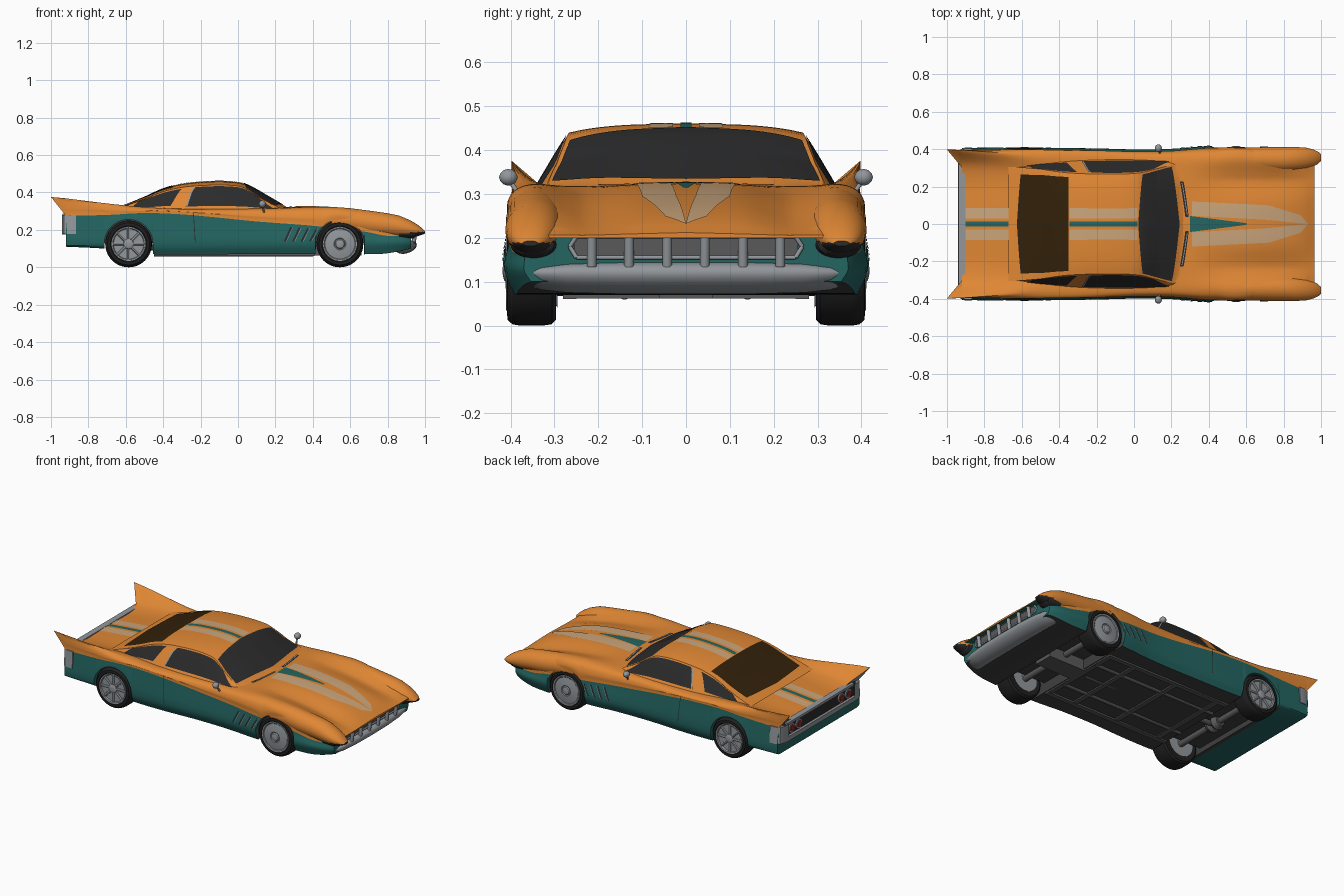
import bpy, bmesh, math
from mathutils import Vector as V

if "Cube" in bpy.data.objects:
    bpy.data.objects.remove(bpy.data.objects["Cube"])

def colour(name, r, g, b):
    m = bpy.data.materials.new(name)
    m.use_nodes = True
    m.diffuse_color = (r, g, b, 1)
    m.node_tree.nodes["Principled BSDF"].inputs["Base Color"].default_value = (r, g, b, 1)
    return m

ORANGE = colour("orange paint", .75, .245, .035)
TEAL = colour("teal paint", .017, .13, .12)
BEIGE = colour("beige stripe", .6, .38, .2)
SILVER = colour("silver metal", .29, .31, .33)
RUBBER = colour("black rubber", .014, .014, .014)
GLASS = colour("dark glass", .024, .024, .024)
BROWN = colour("brown rear glass", .033, .015, .003)
GREY = colour("underbody grey", .05, .05, .05)
FRAME = colour("frame grey", .1, .1, .1)
RED = colour("red lamp", .3, .02, .015)
made = []

# ---------- helpers ----------
def make(name, verts, faces, mats, mirror=True, rule=None, recalc=True):
    me = bpy.data.meshes.new(name)
    me.from_pydata([tuple(p) for p in verts], [], faces)
    for m in mats:
        me.materials.append(m)
    if recalc:
        bm = bmesh.new()
        bm.from_mesh(me)
        bmesh.ops.recalc_face_normals(bm, faces=bm.faces)
        bm.to_mesh(me)
        bm.free()
    if rule:
        for p in me.polygons:
            p.material_index = rule(p)
    ob = bpy.data.objects.new(name, me)
    bpy.context.scene.collection.objects.link(ob)
    if mirror:
        mod = ob.modifiers.new("mirror", "MIRROR")
        mod.use_axis = (False, True, False)
        mod.merge_threshold = .0005
    made.append(ob)

def spline(keys):
    """Smooth curve through (position, value) keys."""
    n = len(keys) - 1
    def slope(i):
        a, b = keys[max(i - 1, 0)], keys[min(i + 1, n)]
        return (b[1] - a[1]) / (b[0] - a[0])
    def f(x):
        x = min(max(x, keys[0][0]), keys[n][0])
        i = 0
        while i < n - 1 and x > keys[i + 1][0]:
            i += 1
        (x0, y0), (x1, y1) = keys[i], keys[i + 1]
        h = x1 - x0
        t = (x - x0) / h
        s = 1 - t
        return (s * s * (1 + 2 * t) * y0 + t * t * (3 - 2 * t) * y1
                + h * t * s * (s * slope(i) - t * slope(i + 1)))
    return f

def ring(c, a, b, n=32):
    return [V(c) + V(a) * math.cos(k * math.tau / n) + V(b) * math.sin(k * math.tau / n) for k in range(n)]

def loft(name, mats, rings, mirror=True, rule=None):
    n = len(rings[0])
    faces = [(i * n + k, i * n + (k + 1) % n, (i + 1) * n + (k + 1) % n, (i + 1) * n + k)
             for i in range(len(rings) - 1) for k in range(n)]
    faces += [tuple(range(n)), tuple(range(len(rings) * n - n, len(rings) * n))]
    make(name, [p for r in rings for p in r], faces, mats, mirror, rule)

def tube(name, mat, p, q, r, mirror=True, n=16):
    d = (V(q) - V(p)).normalized()
    a = d.orthogonal().normalized()
    b = d.cross(a)
    loft(name, [mat], [ring(c, a * r, b * r, n) for c in (p, q)], mirror)

def box(name, mat, lo, hi, mirror=True):
    rings = [[(x, lo[1], lo[2]), (x, hi[1], lo[2]), (x, hi[1], hi[2]), (x, lo[1], hi[2])] for x in (lo[0], hi[0])]
    loft(name, [mat], rings, mirror)

def turned(name, mat, x, z, profile):
    loft(name, [mat], [ring((x, y, z), (r, 0, 0), (0, 0, r), 48) for r, y in profile])

def patch(name, mat, surf, a, b, c, d, n=24, m=10, lift=.003):
    """Thin sheet laid on a surface; corners are (x, section position)."""
    verts, e = [], .004
    for i in range(n + 1):
        for j in range(m + 1):
            u, w = i / n, j / m
            x, v = [(a[k] * (1 - u) + b[k] * u) * (1 - w) + (d[k] * (1 - u) + c[k] * u) * w for k in (0, 1)]
            vv = max(v, e)
            nor = (surf(x + e, vv) - surf(x - e, vv)).cross(surf(x, vv + e) - surf(x, vv - e))
            p = surf(x, v) + nor.normalized() * lift
            if v <= e:
                p.y = 0
            verts.append(p)
    s = m + 1
    faces = [(i * s + j, i * s + s + j, i * s + s + j + 1, i * s + j + 1) for i in range(n) for j in range(m)]
    make(name, verts, faces, [mat], recalc=False)

# ---------- body shell ----------
WHEELS = (-.585, .545)
HUB, ARCH, STEP, TAIL, NOSE = .125, .13, .925, -.92, .965
centre = spline([(TAIL, .283), (-.66, .305), (-.3, .31), (.2, .318), (.35, .325), (.5, .32), (.65, .305), (.8, .275), (.9, .243), (NOSE, .212)])
valley = spline([(TAIL, .28), (-.66, .3), (-.3, .307), (.3, .318), (.5, .3), (.65, .28), (.8, .25), (.9, .226), (NOSE, .206)])
fender = spline([(TAIL, .366), (-.8, .352), (-.65, .335), (-.5, .322), (-.3, .313), (.2, .315), (.4, .323), (.55, .32), (.7, .302), (.8, .28), (.9, .24), (NOSE, .207)])
ridge = spline([(TAIL, .39), (-.7, .37), (-.5, .345), (NOSE, .34)])
width = spline([(TAIL, .395), (-.6, .397), (-.2, .392), (0, .387), (.2, .39), (.4, .405), (.6, .405), (.8, .395), (.9, .375), (NOSE, .335)])
split = spline([(TAIL, .275), (-.7, .28), (-.5, .29), (-.3, .283), (-.1, .265), (.1, .245), (.4, .222), (.68, .19), (.8, .168), (NOSE, .168)])
sill = spline([(TAIL, .11), (-.72, .1), (-.45, .07), (0, .07), (.42, .07), (.7, .07), (.8, .075), (STEP, .1)])

def bottom(x):
    for cx in WHEELS:
        if abs(x - cx) < ARCH:
            return HUB + math.sqrt(ARCH ** 2 - (x - cx) ** 2)
    return .2 if x > STEP else sill(x)

def body(x, v):
    lo, f, r, w, c, va = bottom(x), fender(x), ridge(x), width(x), centre(x), valley(x)
    if v > 9:    # floor and inner walls of the wheel wells
        return V((x, .28 * (v < 10), lo if v < 9.5 or x > STEP else min(lo, .13)))
    s = max(split(x), lo)
    bulge = .012 * min(1, (s - lo) / .1)
    pts = [(0, c), (.12, c - .003), (.22, va), (r - .07, va + .25 * (f - va)), (r, f),
           (r + .7 * (w - r), s + .85 * (f - s)), (w, s + .45 * (f - s)), (w, s),
           (w + bulge, max(lo, .13)), (w - bulge, lo)]
    y, z = [spline([(i, p[k]) for i, p in enumerate(pts)])(v) for k in (0, 1)]
    return V((x, y, max(z, lo)))

xs = [TAIL + i * (NOSE - TAIL) / 94 for i in range(95)] + [STEP, STEP + .0005]
for cx in WHEELS:
    xs += [cx + ARCH * math.cos(k * math.pi / 20) for k in range(21)] + [cx - ARCH - .0005, cx + ARCH + .0005]
xs.sort()
vs = [j / 4 for j in range(37)] + [9.4, 9.6, 10]
n = len(vs)
quads = [(i * n + j, i * n + n + j, i * n + n + j + 1, i * n + j + 1) for i in range(len(xs) - 1) for j in range(n - 1)]
caps = [tuple(range(n)), tuple(reversed(range(len(xs) * n - n, len(xs) * n)))]

def body_paint(p):
    if p.index >= len(quads):
        return 1 if p.index == len(quads) else 0
    j = p.index % (n - 1)
    if j >= 36:
        return 2 if -.73 < p.center.x < .92 else 1
    return 0 if j < 28 else 1
make("body_shell", [body(x, v) for x in xs for v in vs], quads + caps, [ORANGE, TEAL, GREY], rule=body_paint, recalc=False)

# tail fin points
fin = [body(TAIL, 2.8 + j * .2) for j in range(22)]
fan = [(22, j, j + 1) for j in range(21)] + [(0, 22, 21)]
make("tail_fin", fin + [V((-1, .398, .376))], fan, [ORANGE, SILVER], rule=lambda p: int(p.index == 21), recalc=False)

# headlight pods
pod = [(.5, .25, .06, .06), (.6, .25, .063, .066), (.7, .236, .066, .067), (.8, .226, .066, .063), (.86, .218, .064, .059),
       (.92, .206, .057, .046), (.96, .197, .045, .031), (.985, .191, .032, .017), (1, .187, .018, .006)]
loft("headlight_pod", [ORANGE, GLASS], [ring((x, .345 + .05 * max(0, x - .8), z), (0, a, 0), (0, 0, b)) for x, z, a, b in pod],
     rule=lambda p: int(p.center.x > .9 and p.center.z < .188))
lens = [(.86, .05, .03), (.92, .053, .031), (.945, .046, .026), (.955, .03, .016)]
loft("headlight_lens", [GLASS], [ring((x, .347, .184), (0, a, 0), (0, 0, b)) for x, a, b in lens])

# ---------- cabin ----------
BELT = .307
roof = spline([(-.67, .312), (-.62, .327), (-.5, .375), (-.4, .42), (-.3, .446), (-.2, .457), (-.1, .461), (-.02, .457),
               (.04, .445), (.1, .415), (.16, .38), (.22, .345), (.27, .317)])
base = spline([(-.67, .3), (-.4, .335), (-.1, .347), (.2, .335), (.27, .3)])

def cabin(x, v):
    """Section of the cabin; the windshield wraps back towards its sides."""
    bend = .045 * min(1, max(0, x / .12))
    b = base(x)
    t = roof(x) - BELT
    r = b - .6 * t
    pts = [(0, 1, 0), (.6 * r, .97, .35), (r, .88, 1), (r + .14 * t, .76, .8), (b, 0, 0)]
    pts = [(y, BELT + s * (roof(x + bend * k) - BELT)) for y, s, k in pts]
    y, z = [spline([(i, p[k]) for i, p in enumerate(pts)])(v) for k in (0, 1)]
    return V((x, y, z))

cx = [-.67 + i * .94 / 60 for i in range(61)]
cv = [j / 5 for j in range(21)]
k = len(cv)
make("cabin", [cabin(x, v) for x in cx for v in cv],
     [(i * k + j, i * k + k + j, i * k + k + j + 1, i * k + j + 1) for i in range(60) for j in range(k - 1)], [ORANGE], recalc=False)
patch("windshield", GLASS, cabin, (.022, 0), (.243, 0), (.2, 2), (.045, 2), m=16)
patch("rear_window", BROWN, cabin, (-.625, 0), (-.35, 0), (-.35, 1.85), (-.605, 1.65), m=16)
patch("door_window", GLASS, cabin, (-.225, 2.85), (.1, 2.85), (.2, 3.85), (-.28, 3.85))
patch("quarter_window", GLASS, cabin, (-.53, 2.95), (-.3, 2.9), (-.36, 3.8), (-.58, 3.8))
patch("window_strip", SILVER, cabin, (-.24, 2.9), (-.232, 2.9), (-.27, 3.85), (-.278, 3.85), lift=.005)

# ---------- painted stripes and seams ----------
patch("hood_stripe_rear", BEIGE, body, (.31, .36), (.72, .18), (.72, .82), (.31, 1))
patch("hood_stripe_front", BEIGE, body, (.72, .18), (.93, 0), (.89, .38), (.72, .82))
patch("hood_wedge", TEAL, body, (.3, 0), (.6, 0), (.6, .04), (.3, .35))
for name, surf, x0, x1, s in (("roof", cabin, -.345, .018, .75), ("deck", body, -.905, -.665, 1)):
    patch(name + "_stripe", BEIGE, surf, (x0, .25 * s), (x1, .25 * s), (x1, .7 * s), (x0, .7 * s), lift=.002)
    patch(name + "_centre_line", TEAL, surf, (x0, 0), (x1, 0), (x1, .11 * s), (x0, .11 * s), lift=.002)
patch("cowl_vent", GLASS, body, (.275, .3), (.293, .3), (.265, 2.1), (.245, 2.1))
patch("wiper", SILVER, body, (.283, .4), (.287, .4), (.258, 2), (.254, 2), lift=.006)
patch("door_seam", GLASS, body, (-.25, 6), (-.246, 6), (-.226, 8), (-.23, 8))
for i in range(4):
    x = .25 + i * .045
    patch("side_vent", GLASS, body, (x + .03, 7.2), (x + .042, 7.2), (x + .007, 7.9), (x - .005, 7.9), n=4)
    patch("side_vent_edge", SILVER, body, (x + .042, 7.2), (x + .045, 7.2), (x + .01, 7.9), (x + .007, 7.9), n=4)

# ---------- front end ----------
bumper = [(0, .9, .056, .034), (.15, .898, .055, .034), (.27, .893, .052, .031), (.33, .885, .049, .024), (.36, .875, .044, .012), (.37, .865, .044, .004)]
loft("front_bumper", [SILVER], [ring((x, s * y, .108), (a, 0, .012), (0, 0, b)) for s, rows in ((-1, bumper[:0:-1]), (1, bumper)) for y, x, a, b in rows], False)
box("grille_mesh", FRAME, (.92, -.255, .158), (.932, .255, .205), False)
for z in (.155, .203):
    tube("grille_trim", SILVER, (.934, -.25, z), (.934, .25, z), .005, False)
tube("grille_trim_end", SILVER, (.934, .25, .155), (.93, .265, .18), .005)
tube("grille_trim_end", SILVER, (.93, .265, .18), (.934, .25, .203), .005)
for y in (.043, .13, .215):
    tube("grille_bar", SILVER, (.94, y, .135), (.95, y, .208), .011)

# ---------- rear end ----------
box("rear_panel", GLASS, (-.926, -.35, .19), (-.915, .35, .275), False)
box("rear_trim", SILVER, (-.937, -.33, .272), (-.9, .33, .287), False)
box("rear_bumper", SILVER, (-.942, -.36, .175), (-.9, .36, .203), False)
end = [(-.942, .365), (-.93, .398), (-.9, .41), (-.865, .41)]
loft("rear_bumper_end", [SILVER], [[(x, y - .04, .178), (x, y, .178), (x, y - .007, .28), (x, y - .04, .28)] for x, y in end])
for y in (.21, .28):
    tube("tail_lamp_bezel", SILVER, (-.92, y, .238), (-.934, y, .238), .03, n=24)
    tube("tail_lamp", RED, (-.92, y, .238), (-.938, y, .238), .02, n=24)

# ---------- mirrors ----------
tube("mirror_stalk", SILVER, (.14, .375, .29), (.13, .402, .33), .005)
turned("mirror_head", SILVER, .13, .338, [(.019 * math.sin(a), .405 + .021 * math.cos(a)) for a in (.1, .5, 1, 1.5, 2, 2.5, 3)])

# ---------- wheels and axles ----------
for side, x in zip(("rear", "front"), WHEELS):
    turned(side + "_tyre", RUBBER, x, HUB, [(.07, .39), (.09, .402), (.097, .408), (.112, .407), (.122, .396), (.125, .38),
                                           (.125, .325), (.122, .306), (.112, .297), (.09, .297), (.06, .31)])
    rim = [(.093, .4), (.091, .41), (.084, .409)]
    if side == "front":
        rim += [(.08, .405), (.06, .409), (.032, .412), (.027, .409), (.022, .415), (.008, .418)]
    else:
        rim += [(.078, .394), (.076, .391)]
        turned("rear_wheel_well", GREY, x, HUB, [(.077, .388), (.077, .3925)])
        turned("rear_hub", SILVER, x, HUB, [(.03, .39), (.026, .408), (.016, .413), (.006, .413)])
        for i in range(8):
            d = V((math.cos(i * math.pi / 4), 0, math.sin(i * math.pi / 4)))
            c = V((x, .397, HUB))
            tube("rear_spoke", SILVER, c + d * .02, c + d * .082, .01, n=8)
    turned(side + "_rim", SILVER, x, HUB, rim)
    turned(side + "_inner_rim", SILVER, x, HUB, [(.085, .293), (.08, .296), (.03, .31), (.02, .29)])
    tube(side + "_axle", FRAME, (x, -.31, .115), (x, .31, .115), .018, False)

# ---------- underside ----------
box("frame_rail", FRAME, (-.45, .25, .06), (.41, .28, .075))
for x in (-.4, -.1, .2, .38):
    box("cross_member", FRAME, (x, -.28, .062), (x + .03, .28, .075), False)
tube("exhaust_pipe", FRAME, (-.45, .14, .073), (.4, .14, .073), .014)
tube("drive_shaft", FRAME, (-.58, 0, .11), (.35, 0, .078), .016, False)
box("engine_pan", FRAME, (.38, -.06, .062), (.66, .06, .2), False)
turned("differential", FRAME, WHEELS[0], .115, [(.03, 0), (.045, .02), (.03, .05)])

# ---------- shading ----------
for ob in bpy.context.selected_objects:
    ob.select_set(False)
for ob in made:
    ob.select_set(True)
bpy.context.view_layer.objects.active = made[0]
bpy.ops.object.shade_smooth_by_angle(angle=math.radians(35))
